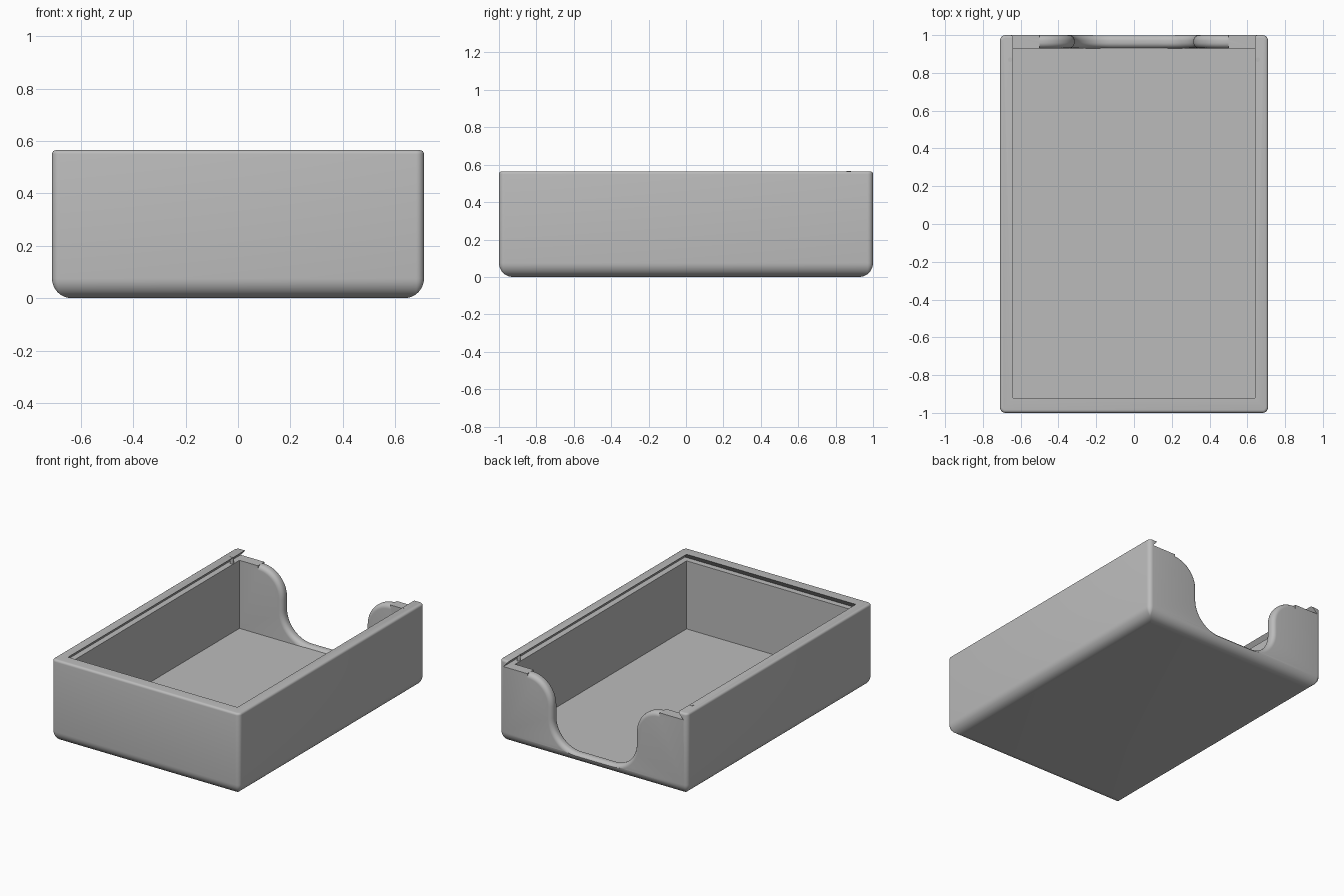
import bpy, bmesh
from math import sin, cos, pi, sqrt, radians

old = bpy.data.objects.get("Cube")
if old:
    bpy.data.objects.remove(old, do_unlink=True)

HX, HY, H = 0.71, 1.0, 0.565          # outer half sizes and height
CX, FRONT, BACK = 0.64, -0.92, 0.93   # cavity
FLOOR, LEDGE = 0.055, 0.52

grey = bpy.data.materials.new("matte_grey")
grey.use_nodes = True
colour = (0.5, 0.5, 0.5, 1)
grey.diffuse_color = colour
grey.node_tree.nodes["Principled BSDF"].inputs["Base Color"].default_value = colour


def loft(name, rings):
    """Closed solid through rings with equal point counts."""
    bm = bmesh.new()
    loops = [[bm.verts.new(p) for p in ring] for ring in rings]
    n = len(loops[0])
    for a, b in zip(loops, loops[1:]):
        for i in range(n):
            j = (i + 1) % n
            bm.faces.new((a[i], a[j], b[j], b[i]))
    bm.faces.new(loops[0][::-1])
    bm.faces.new(loops[-1])
    bmesh.ops.recalc_face_normals(bm, faces=bm.faces)
    mesh = bpy.data.meshes.new(name)
    bm.to_mesh(mesh)
    bm.free()
    mesh.materials.append(grey)
    obj = bpy.data.objects.new(name, mesh)
    bpy.context.collection.objects.link(obj)
    return obj


def arc(cx, cy, r, start, end, steps):
    angles = [radians(start + (end - start) * i / steps) for i in range(steps + 1)]
    return [(cx + r * cos(a), cy + r * sin(a), cos(a), sin(a)) for a in angles]


def rounded_rect(hx, hy, r, z):
    ring = []
    for k, (sx, sy) in enumerate(((1, 1), (-1, 1), (-1, -1), (1, -1))):
        ring += [(p[0], p[1], z) for p in
                 arc(sx * (hx - r), sy * (hy - r), r, 90 * k, 90 * k + 90, 6)]
    return ring


def rectangle(hx, y0, y1, z):
    return [(-hx, y0, z), (hx, y0, z), (hx, y1, z), (-hx, y1, z)]


def subtract(target, cutter):
    mod = target.modifiers.new("cut", 'BOOLEAN')
    mod.operation = 'DIFFERENCE'
    mod.solver = 'EXACT'
    mod.object = cutter
    bpy.ops.object.select_all(action='DESELECT')
    bpy.context.view_layer.objects.active = target
    target.select_set(True)
    bpy.ops.object.modifier_apply(modifier=mod.name)
    bpy.data.objects.remove(cutter, do_unlink=True)


# Outer shell: large bottom rounding, small top rounding
levels = []
for r, z0, sign, steps in ((0.075, 0, 1, 10), (0.015, H, -1, 4)):
    part = [(r * (1 - sin(pi / 2 * i / steps)), z0 + sign * r * (1 - cos(pi / 2 * i / steps)))
            for i in range(steps + 1)]
    levels += part if sign > 0 else part[::-1]
box = loft("box_body", [rounded_rect(HX - d, HY - d, max(0.03 - d, 0.002), z)
                        for d, z in levels])

# Main cavity
subtract(box, loft("cavity_cutter", [rectangle(CX, FRONT, BACK, FLOOR),
                                     rectangle(CX, FRONT, BACK, LEDGE + 0.01)]))

# Dovetail slot for a sliding lid, open at the back
under, rise = 0.04, H - LEDGE
subtract(box, loft("slot_cutter", [
    rectangle(CX + under, FRONT - under, 1.1, LEDGE),
    rectangle(CX, FRONT, 1.1, H),
    rectangle(CX, FRONT, 1.1, H + 0.05)]))

# Thumb scoop through the back wall, flared to round over both of its edges
R, SCOOP_END, SCOOP_Z, FILLET = 0.185, 0.5, 0.07, 0.03
upper = [(x, z, -nx, -nz) for x, z, nx, nz in
         arc(SCOOP_END, LEDGE - R, R, 90, 180, 14)]
lower = arc(SCOOP_END - 2 * R, SCOOP_Z + R, R, 0, -90, 14)
half = upper + lower
path = half + [(-x, z, -nx, nz) for x, z, nx, nz in half[::-1]]


def scoop_ring(y, flare):
    ring = [(-SCOOP_END, y, H + 0.1), (SCOOP_END, y, H + 0.1)]
    return ring + [(x + nx * flare, y, z + nz * flare) for x, z, nx, nz in path]


def round_over(t):
    return FILLET - sqrt(max(0, FILLET ** 2 - (FILLET - t) ** 2))


depths = [FILLET * (1 - cos(pi / 2 * i / 7)) for i in range(8)]
# The inner flare stays above the floor so that a low sill remains
inner = [(BACK + t, round_over(t)) for t in depths]
outer = [(HY - t, round_over(t)) for t in depths[::-1]]
stations = [(BACK - 0.002, FILLET)] + inner + outer + [(HY + 0.05, FILLET)]
subtract(box, loft("scoop_cutter", [
    [(x, y, max(z, FLOOR) if y < 0.96 else z) for x, y, z in scoop_ring(y, f)]
    for y, f in stations]))

bpy.ops.object.shade_smooth_by_angle(angle=radians(32))

# Small catch pins in the slot near the back
for side, label in ((1, "left"), (-1, "right")):
    bpy.ops.mesh.primitive_cylinder_add(
        vertices=20, radius=0.012, depth=H - LEDGE + 0.006,
        location=(side * 0.655, 0.87, (H + LEDGE) / 2 - 0.002))
    pin = bpy.context.object
    pin.name = label + "_catch_pin"
    pin.data.materials.append(grey)
    bpy.ops.object.shade_smooth_by_angle(angle=radians(32))
